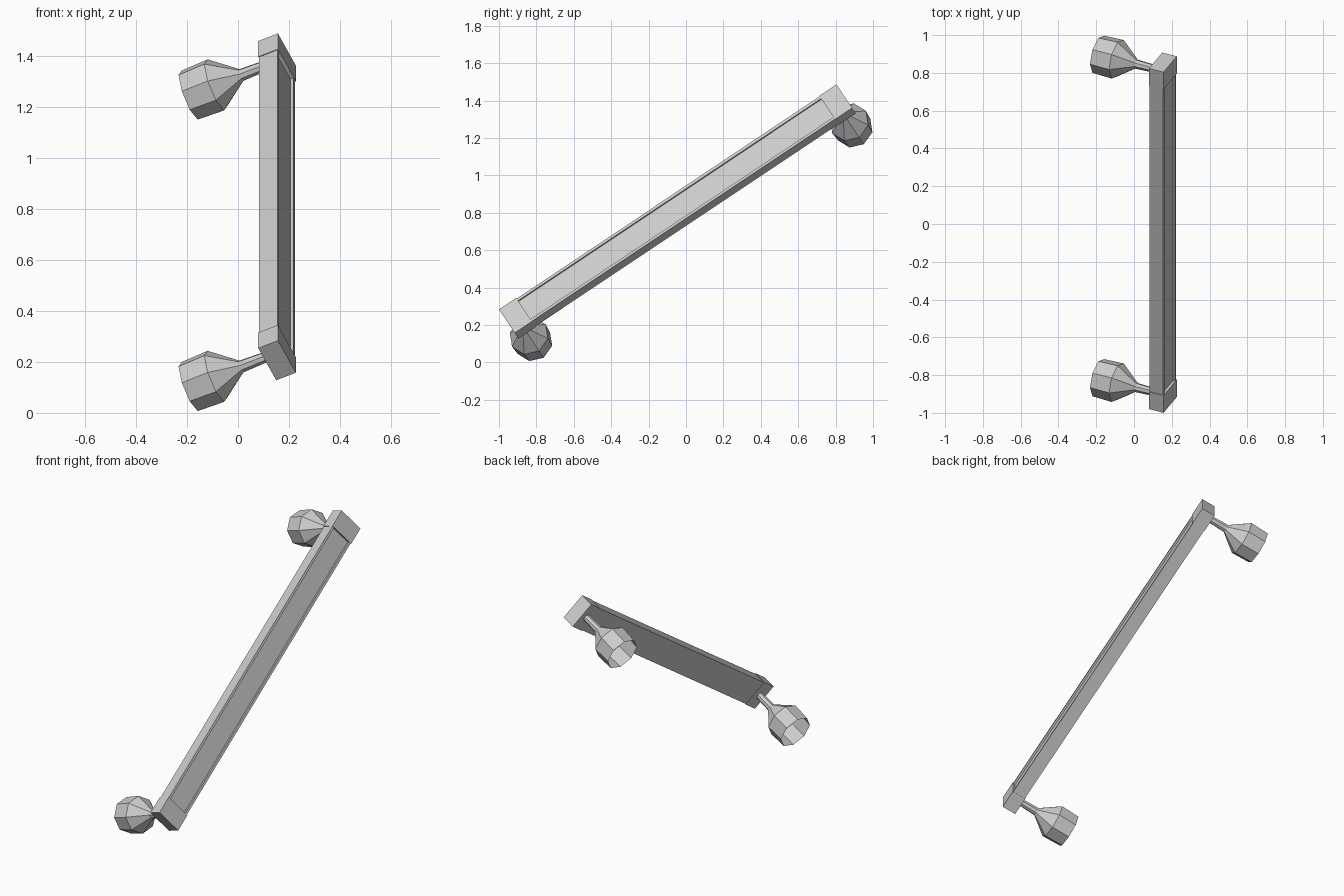
import bpy
import bmesh
from math import cos, sin, pi, radians
from mathutils import Matrix, Vector

cube = bpy.data.objects.get("Cube")
if cube:
    bpy.data.objects.remove(cube, do_unlink=True)

grey = bpy.data.materials.new("light_grey")
grey.use_nodes = True
grey.diffuse_color = (0.6, 0.6, 0.6, 1)
grey.node_tree.nodes["Principled BSDF"].inputs["Base Color"].default_value = (0.6, 0.6, 0.6, 1)

# Local frame: x along the bar, z out of its face; the bar is tilted and rolled
pitch, roll = radians(33.7), radians(25)
along = Vector((0, cos(pitch), sin(pitch)))
out = Vector((cos(roll), -sin(pitch) * sin(roll), cos(pitch) * sin(roll)))
frame = Matrix((along, out.cross(along), out)).transposed().to_4x4()
frame.translation = (0.153, -0.046, 0.807)

LENGTH, WIDTH, THICK, BLOCK = 2.168, 0.167, 0.085, 0.11


def finish(name, bm, fix_normals=True):
    if fix_normals:
        bmesh.ops.recalc_face_normals(bm, faces=bm.faces)
    mesh = bpy.data.meshes.new(name)
    bm.to_mesh(mesh)
    bm.free()
    mesh.materials.append(grey)
    obj = bpy.data.objects.new(name, mesh)
    bpy.context.collection.objects.link(obj)
    obj.matrix_world = frame


def end_block(name, x):
    bm = bmesh.new()
    bmesh.ops.create_cube(bm, size=1)
    bmesh.ops.scale(bm, vec=(BLOCK, WIDTH, THICK), verts=bm.verts)
    bmesh.ops.translate(bm, vec=(x, 0, 0), verts=bm.verts)
    finish(name, bm)


def cup(name, x):
    # Faceted open cup on a thin stem: (distance behind block, radius)
    profile = [(-0.01, 0.021), (0.112, 0.025), (0.222, 0.108), (0.335, 0.104)]
    bm = bmesh.new()
    rings = []
    for depth, r in profile:
        rings.append([bm.verts.new((x + r * cos(k * pi / 4), r * sin(k * pi / 4),
                                    -THICK / 2 - depth)) for k in range(8)])
    for a, b in zip(rings, rings[1:]):
        for k in range(8):
            j = (k + 1) % 8
            bm.faces.new((a[j], a[k], b[k], b[j]))
    finish(name, bm, fix_normals=False)


# Bar: channel section with a shallow recessed face between two lips
h, t, lip, recess = WIDTH / 2 - 0.003, THICK / 2 - 0.003, 0.015, 0.012
half = [(h, -t), (h, t), (h - lip, t), (h - lip, t - recess)]
section = half + [(-y, z) for y, z in reversed(half)]
bm = bmesh.new()
x0 = LENGTH / 2 - BLOCK / 2
face = bm.faces.new([bm.verts.new((-x0, y, z)) for y, z in section])
ext = bmesh.ops.extrude_face_region(bm, geom=[face])
bmesh.ops.translate(bm, vec=(2 * x0, 0, 0),
                    verts=[v for v in ext["geom"] if isinstance(v, bmesh.types.BMVert)])
finish("bar", bm)

# End blocks and cups
for side, label in ((-1, "lower"), (1, "upper")):
    x = side * (LENGTH - BLOCK) / 2
    end_block(label + "_end_block", x)
    cup(label + "_cup", x)
